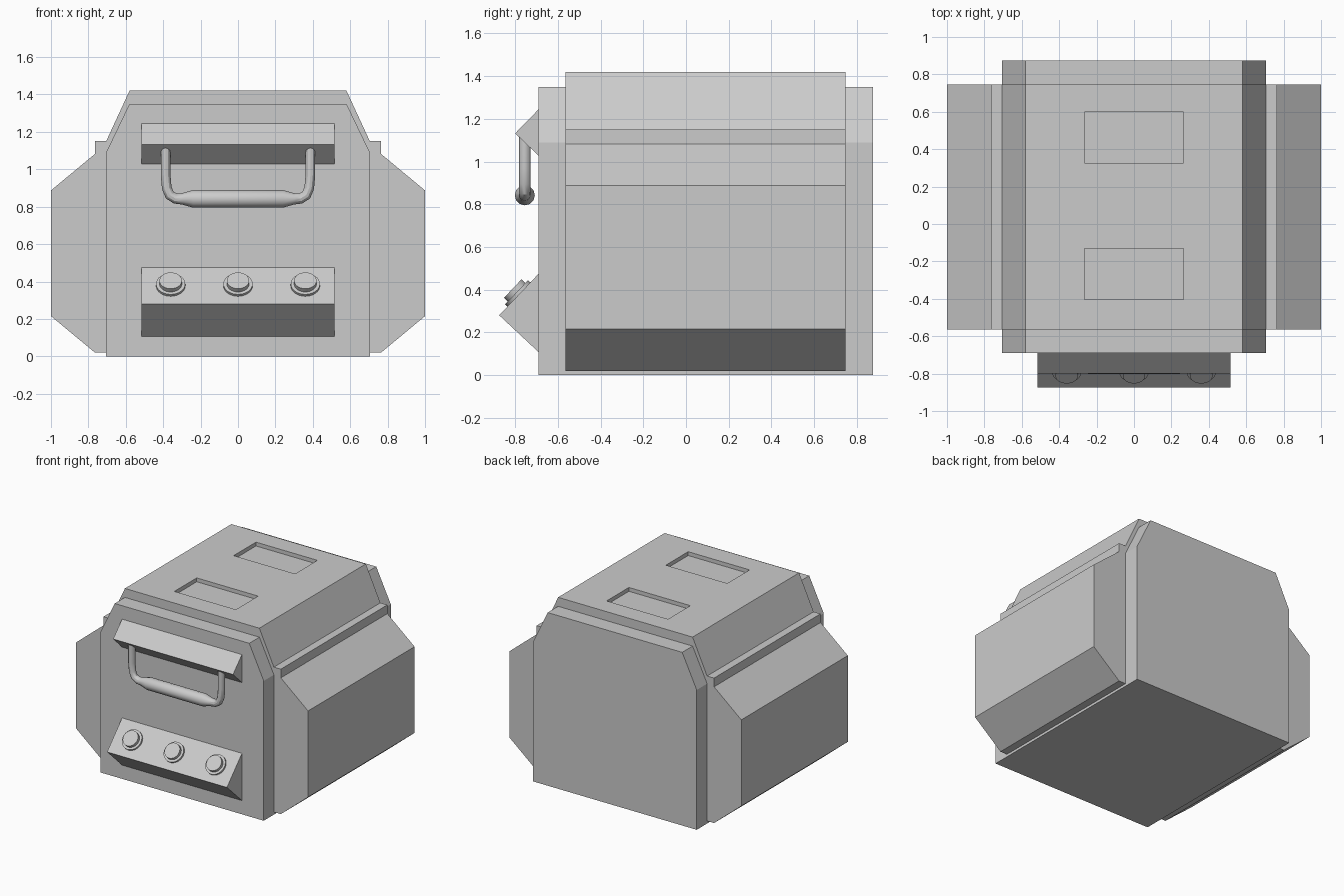
import bpy, bmesh
from mathutils import Vector, Matrix

if "Cube" in bpy.data.objects:
    bpy.data.objects.remove(bpy.data.objects["Cube"])


def prism(name, profile, lo, hi, axis):
    """Extrude a profile along y (points are x,z) or along x (points are y,z)."""
    place = (lambda a, b: (a, lo, b)) if axis == 'y' else (lambda a, b: (lo, a, b))
    step = Vector((0, hi - lo, 0)) if axis == 'y' else Vector((hi - lo, 0, 0))
    bm = bmesh.new()
    face = bm.faces.new([bm.verts.new(place(a, b)) for a, b in profile])
    ext = bmesh.ops.extrude_face_region(bm, geom=[face], use_keep_orig=True)
    moved = [g for g in ext['geom'] if isinstance(g, bmesh.types.BMVert)]
    bmesh.ops.translate(bm, verts=moved, vec=step)
    bmesh.ops.recalc_face_normals(bm, faces=bm.faces)
    mesh = bpy.data.meshes.new(name)
    bm.to_mesh(mesh)
    bm.free()
    ob = bpy.data.objects.new(name, mesh)
    bpy.context.collection.objects.link(ob)
    return ob


def activate(ob):
    bpy.ops.object.select_all(action='DESELECT')
    ob.select_set(True)
    bpy.context.view_layer.objects.active = ob


def mirrored(half):
    return half + [(-x, z) for x, z in reversed(half)]


# Main body with chamfered top corners
prism("body", mirrored([(0.705, 0), (0.705, 1.09), (0.58, 1.35)]),
      -0.69, 0.875, 'y')

# Wider middle section: raised roof, ledges and bulging sides
shell = prism("middle_shell", mirrored([
    (0.765, 0.02), (1.0, 0.215), (1.0, 0.887), (0.765, 1.082),
    (0.765, 1.15), (0.705, 1.15), (0.58, 1.42)]), -0.565, 0.747, 'y')

# Two shallow rectangular recesses in the roof
for y0 in (-0.405, 0.325):
    cutter = prism("roof_recess_cutter",
                   [(-0.265, 1.39), (0.265, 1.39), (0.265, 1.5), (-0.265, 1.5)],
                   y0, y0 + 0.275, 'y')
    cutter.hide_render = True
    mod = shell.modifiers.new("recess", 'BOOLEAN')
    mod.operation = 'DIFFERENCE'
    mod.solver = 'EXACT'
    mod.object = cutter
    activate(shell)
    bpy.ops.object.modifier_apply(modifier=mod.name)
    bpy.data.objects.remove(cutter)

# The recess floor must sit above the body roof, so only the shell is cut

# Wedge-shaped handle mount and control panel on the front
prism("handle_mount", [(-0.68, 1.245), (-0.69, 1.245), (-0.80, 1.132),
                       (-0.69, 1.027), (-0.68, 1.027)], -0.517, 0.517, 'x')
prism("control_panel", [(-0.68, 0.475), (-0.69, 0.475), (-0.875, 0.28),
                        (-0.69, 0.107), (-0.68, 0.107)], -0.517, 0.517, 'x')

# Round buttons on the sloping panel face
normal = Vector((0, -0.725, 0.688)).normalized()
turn = normal.to_track_quat('Z', 'Y').to_euler()
for x in (-0.36, 0, 0.36):
    for name, radius, height in (("button_base", 0.078, 0.015),
                                 ("button_cap", 0.06, 0.04)):
        bottom = -0.01
        centre = Vector((x, -0.7825, 0.3775)) + normal * (bottom + height) / 2
        bpy.ops.mesh.primitive_cylinder_add(
            vertices=32, radius=radius, depth=height - bottom,
            location=centre, rotation=turn)
        bpy.context.object.name = name
        bpy.ops.object.shade_smooth_by_angle()

# Drop handle: one tube that swells into a thicker grip
half = [(0.387, 1.115, 0.026), (0.387, 0.97, 0.026), (0.381, 0.9, 0.026),
        (0.365, 0.862, 0.027), (0.335, 0.844, 0.028), (0.30, 0.842, 0.030),
        (0.24, 0.842, 0.047)]
path = [(-x, z, r) for x, z, r in half] + half[::-1]
curve = bpy.data.curves.new("handle", 'CURVE')
curve.dimensions = '3D'
curve.bevel_depth = 1.0
curve.bevel_resolution = 4
curve.use_fill_caps = True
spline = curve.splines.new('POLY')
spline.points.add(len(path) - 1)
for point, (x, z, r) in zip(spline.points, path):
    point.co = (x, -0.755, z, 1)
    point.radius = r
handle = bpy.data.objects.new("handle", curve)
bpy.context.collection.objects.link(handle)
activate(handle)
bpy.ops.object.convert(target='MESH')
bpy.ops.object.shade_smooth_by_angle()
